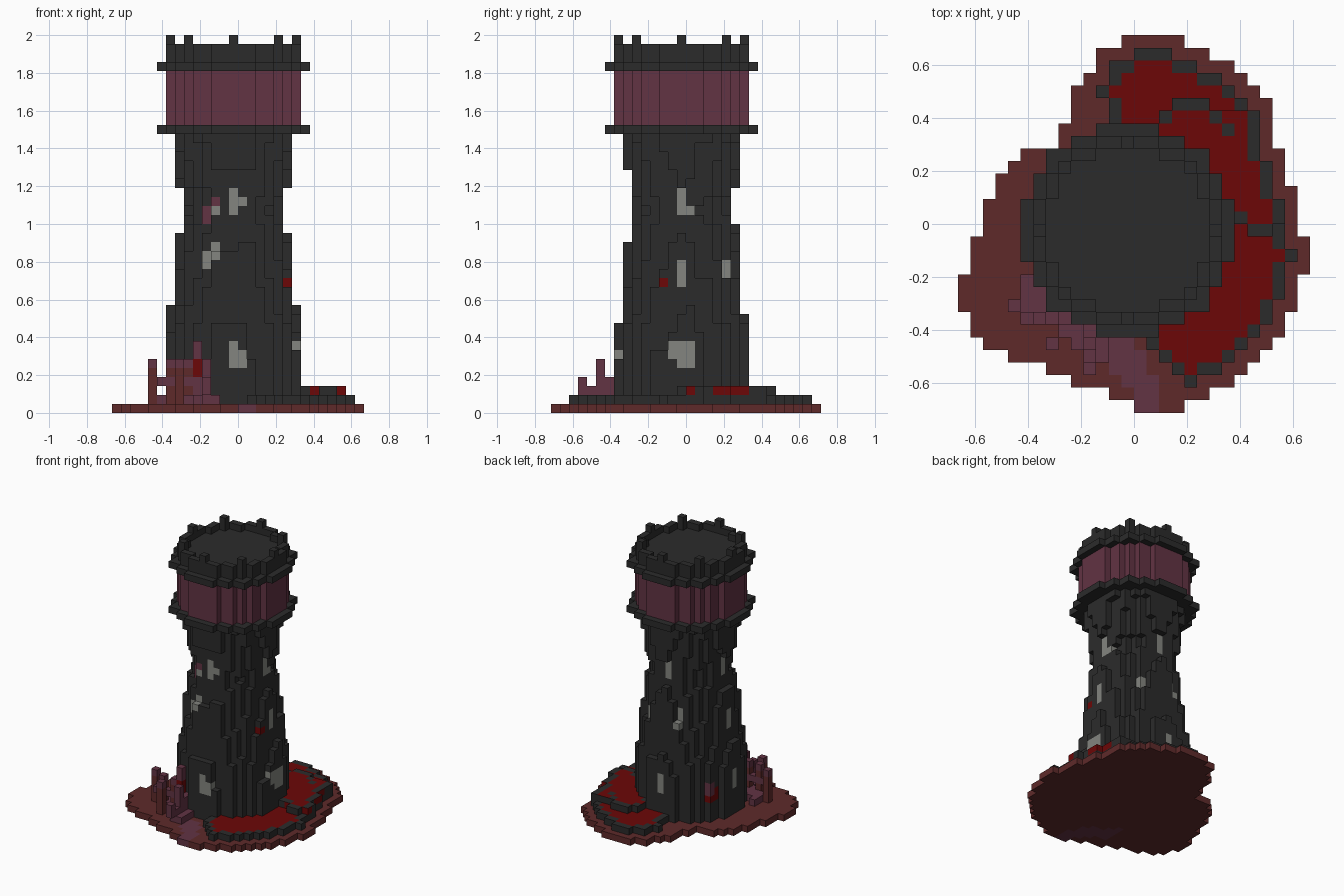
import bpy, bmesh, math, random
from mathutils import Vector

random.seed(4)
cube = bpy.data.objects.get("Cube")
if cube:
    bpy.data.objects.remove(cube, do_unlink=True)

UNIT = 2 / 42          # edge of one block
MID = -1               # cell on the tower axis, in x and y

COLOURS = {
    "dark_stone": (0.024, 0.024, 0.024),
    "brown_earth": (0.112, 0.023, 0.023),
    "plum": (0.122, 0.033, 0.057),
    "lava_red": (0.15, 0.002, 0.002),
    "pale_glass": (0.23, 0.235, 0.215),
}
NAMES = list(COLOURS)
STONE, EARTH, PLUM, LAVA, GLASS = range(len(NAMES))
MATERIALS = []
for name, rgb in COLOURS.items():
    mat = bpy.data.materials.new(name)
    mat.use_nodes = True
    mat.diffuse_color = (*rgb, 1)
    shader = mat.node_tree.nodes["Principled BSDF"]
    shader.inputs["Base Color"].default_value = (*rgb, 1)
    shader.inputs["Roughness"].default_value = 1
    MATERIALS.append(mat)


def build(name, cells, side_rule=None):
    """Turn {(i, j, k): colour} blocks into one mesh of exposed faces."""
    bm = bmesh.new()
    verts = {}
    for cell, colour in cells.items():
        for axis in range(3):
            for sign in (-1, 1):
                step = [0, 0, 0]
                step[axis] = sign
                if tuple(c + s for c, s in zip(cell, step)) in cells:
                    continue
                loop = []
                for a, b in ((0, 0), (1, 0), (1, 1), (0, 1))[::sign]:
                    p = list(cell)
                    p[axis] += sign > 0
                    p[(axis + 1) % 3] += a
                    p[(axis + 2) % 3] += b
                    p = tuple(p)
                    if p not in verts:
                        verts[p] = bm.verts.new(Vector(p) * UNIT)
                    loop.append(verts[p])
                face = bm.faces.new(loop)
                face.material_index = colour
                if side_rule and axis < 2:
                    face.material_index = side_rule(*cell)
    mesh = bpy.data.meshes.new(name)
    bm.to_mesh(mesh)
    bm.free()
    for mat in MATERIALS:
        mesh.materials.append(mat)
    obj = bpy.data.objects.new(name, mesh)
    bpy.context.collection.objects.link(obj)


def disc(radius, layers, colour, inner=-1.0):
    reach = range(-9, 10)
    return {(MID + x, MID + y, k): colour for x in reach for y in reach for k in layers
            if inner < math.hypot(x, y) <= radius}


# Tower shaft: flared foot, narrow waist, wider neck, ragged columns
PROFILE = [(0, 7.6), (8, 7.4), (10, 7.05), (19, 6.05), (22, 5.45), (26, 6.1), (31, 6.75)]


def shaft_radius(k):
    for (k0, r0), (k1, r1) in zip(PROFILE, PROFILE[1:]):
        if k <= k1:
            return r0 + (r1 - r0) * (k - k0) / (k1 - k0)


shaft = {}
for x in range(-7, 8):
    for y in range(-7, 8):
        ragged = random.uniform(-0.2, 0.2)
        for k in range(1, 31):
            if math.hypot(x, y) <= shaft_radius(k) + ragged:
                shaft[MID + x, MID + y, k] = STONE

# Windows and stray growths: angle, first layer, last layer, sideways range, colour
WINDOWS = [(a, k, k + 2, -0.5, 0.5, GLASS) for a in (0, 90, 180, 270) for k in (5, 22)]
WINDOWS += [(a, k, k + 2, -0.6, 0.6, GLASS) for a, k in ((0, 14), (107, 15), (180, 14))]
WINDOWS += [(0, 5, 7, -0.5, 1.2, GLASS), (0, 6, 7, -1.2, 0.5, GLASS),
            (0, 22, 22, 0.5, 1.2, GLASS), (270, 5, 6, 0.5, 1.2, GLASS),
            (270, 23, 23, 0.5, 1.2, GLASS), (55, 15, 16, -0.7, 0.7, GLASS),
            (270, 16, 17, -3.2, -2.8, GLASS), (270, 17, 18, -2.2, -1.8, GLASS),
            (270, 21, 22, -3.2, -2.8, PLUM), (270, 22, 22, -2.2, -1.8, GLASS),
            (270, 23, 23, -2.2, -1.8, PLUM), (-18, 14, 14, -0.6, 0.6, LAVA),
            (150, 4, 5, -1.3, 1.3, LAVA), (146, 5, 6, -0.7, 0.7, PLUM)]
for angle, low, high, start, end, colour in WINDOWS:
    out = Vector((math.cos(math.radians(angle)), math.sin(math.radians(angle))))
    for i, j, k in shaft:
        p = Vector((i - MID, j - MID))
        if low <= k <= high and p.dot(out) > 3.5 and start <= out.cross(p) <= end:
            shaft[i, j, k] = colour
build("tower_shaft", shaft)

# Head of the tower
build("lower_ring", disc(8.5, [31], STONE))
build("plum_band", disc(7.5, range(32, 38), PLUM))
build("upper_ring", disc(8.5, [38], STONE))
build("roof_floor", disc(6.5, [39], STONE))
parapet = disc(7.5, [39, 40], STONE, inner=6.5)
for x, y in ((7, 0), (5, 5), (0, 7), (-5, 5)):
    for s in (-1, 1):
        parapet[MID + s * x, MID + s * y, 41] = STONE
build("parapet", parapet)

# Ground plate: left and right limit of each row, from back to front
LEFT = [-1, -3, -3, -4, -5, -5, -5, -6, -6, -9, -10, -11, -11, -12, -12,
        -12, -13, -13, -13, -14, -14, -14, -13, -13, -12, -10, -7, -5, -2, 0]
RIGHT = [4, 6, 8, 9, 10, 11, 11, 11, 11, 12, 12, 12, 13, 13, 13,
         13, 14, 14, 14, 13, 13, 13, 12, 12, 11, 10, 9, 8, 6, 4]
ground = {(i, 14 - n) for n, (a, b) in enumerate(zip(LEFT, RIGHT)) for i in range(a, b)}
SIDES = [(1, 0), (-1, 0), (0, 1), (0, -1)]
CORNERS = [(1, 1), (1, -1), (-1, 1), (-1, -1)]


def erode(area, around):
    return {(i, j) for i, j in area if all((i + a, j + b) in area for a, b in around)}


def growth(i, j):
    """Plum patch running diagonally past the front of the tower."""
    return -9 <= i <= 0 and abs(j + 10.2 + 0.7 * (i + 3)) < 1.6 or i in (0, 1) and j < -12


build("ground_plate", {(i, j, 0): PLUM if growth(i, j) and i > -5 else EARTH
                       for i, j in ground})


# Lava pools wrapped round one side, held by a stone rim; the middle pool is a step higher
def in_sector(i, j):
    if j < 0:
        return i > 0 and i + j > -10 and j > -14
    return math.degrees(math.atan2(j - MID, i - MID)) < 101


def in_middle(i, j):
    return i >= 2 and 0 <= j <= 8


rim_area = {c for c in erode(ground, SIDES + CORNERS) if in_sector(*c)}
lava_area = erode(rim_area, SIDES)
WALL = {(7, 0), (8, 0), (9, -1), (10, -1), (2, 8), (3, 9), (4, 9), (5, 9), (6, 8), (7, 7)}
pools = {}
for i, j in rim_area:
    if math.hypot(i - MID, j - MID) >= 6:
        raised = in_middle(i, j) or (i, j) in WALL
        for k in (1, 2) if raised else (1,):
            pools[i, j, k] = LAVA if (i, j) in lava_area - WALL else STONE


def pool_side(i, j, k):
    spill = k == 2 and i > 7 and (j == 0 or 3 <= j <= 6)
    return LAVA if spill else STONE


build("lava_pools", pools, pool_side)

# Plum growth with stalks beside the foot of the tower
plants = {(i, j, 1): PLUM for i, j in ground if growth(i, j) and i < -2 and j > -12}
for i, j, top in ((-10, -7, 5), (-8, -8, 5), (-7, -10, 5), (-6, -8, 5), (-5, -8, 7), (-4, -10, 5)):
    for k in range(1, top + 1):
        plants[i, j, k] = PLUM if k > 4 or i > -6 else EARTH
for i in range(-9, -3):
    plants[i, -8, 3] = PLUM
for j in (-12, -11, -10, -9):
    plants[-4, j, 2] = PLUM
plants[-4, -12, 3] = PLUM
plants[-4, -9, 3] = PLUM
for k in (4, 5):
    plants[-5, -8, k] = LAVA
build("plum_growth", plants)
